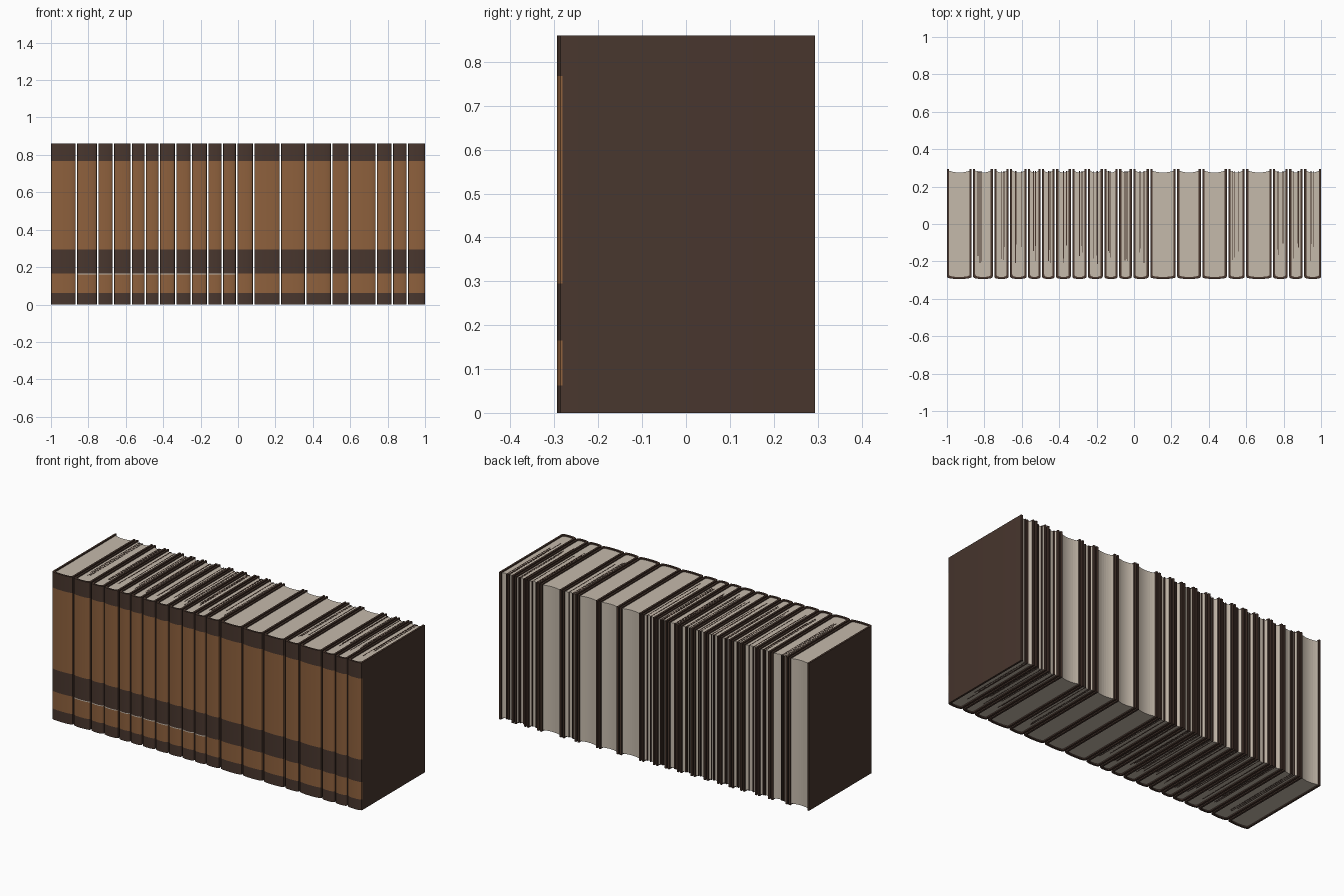
import bpy, bmesh, math, random

random.seed(4)
old = bpy.data.objects.get("Cube")
if old:
    bpy.data.objects.remove(old, do_unlink=True)


def material(name, rgb):
    m = bpy.data.materials.new(name)
    m.use_nodes = True
    col = (*rgb, 1)
    m.diffuse_color = col
    bsdf = m.node_tree.nodes["Principled BSDF"]
    bsdf.inputs["Base Color"].default_value = col
    bsdf.inputs["Roughness"].default_value = 0.8
    return m


DARK = material("dark brown leather", (0.065, 0.037, 0.027))
TAN = material("tan leather", (0.27, 0.118, 0.046))
PAPER = material("cream paper", (0.56, 0.49, 0.41))

HEIGHT, BACK, SHOULDER, BULGE = 0.86, 0.294, -0.281, 0.013
BOARD, RECESS, GAP, STEPS = 0.011, 0.007, 0.008, 14
# Joints between neighbouring books along the row
JOINTS = [-1.004, -0.864, -0.751, -0.666, -0.57, -0.495, -0.42, -0.334, -0.249, -0.163,
          -0.083, -0.008, 0.083, 0.227, 0.361, 0.5, 0.596, 0.74, 0.826, 0.906, 1.004]


def finish(name, bm, mats):
    bmesh.ops.recalc_face_normals(bm, faces=bm.faces)
    mesh = bpy.data.meshes.new(name)
    bm.to_mesh(mesh)
    bm.free()
    for m in mats:
        mesh.materials.append(m)
    ob = bpy.data.objects.new(name, mesh)
    bpy.context.collection.objects.link(ob)
    return ob


def spine_curve(cx, half, inset):
    """Rounded spine from right to left, seen from above."""
    pts = []
    for i in range(STEPS + 1):
        t = math.pi * i / STEPS
        y = SHOULDER + inset - BULGE * max(0, math.sin(t)) ** 0.7
        pts.append((cx + (half - inset) * math.cos(t), y))
    return pts


def make_cover(name, cx, half, levels, colours):
    """U-shaped boards and spine, with colour bands on the spine."""
    loops = []
    for inset in (0, BOARD):
        w = half - inset
        loops.append([(cx + w, BACK)] + spine_curve(cx, half, inset) + [(cx - w, BACK)])
    ring = loops[0] + loops[1][::-1]
    n, m = len(ring), len(loops[0])
    bm = bmesh.new()
    rows = [[bm.verts.new((x, y, z)) for x, y in ring] for z in levels]
    for k, colour in enumerate(colours):
        lo, hi = rows[k], rows[k + 1]
        for i in range(n):
            j = (i + 1) % n
            f = bm.faces.new((lo[i], lo[j], hi[j], hi[i]))
            f.material_index = colour if 1 <= i < m - 2 else 0
    for row in (rows[0], rows[-1]):
        for i in range(m - 1):
            bm.faces.new((row[i], row[i + 1], row[n - 2 - i], row[n - 1 - i]))
    return finish(name, bm, (DARK, TAN, PAPER))


def make_pages(name, cx, half):
    """Paper block with a hollow fore edge."""
    w = half - BOARD
    outline = spine_curve(cx, half, BOARD)
    for i in range(9):
        u = -1 + i / 4
        outline.append((cx + u * w, 0.275 + 0.01 * u * u))
    bm = bmesh.new()
    base = bm.faces.new([bm.verts.new((x, y, RECESS)) for x, y in outline])
    top = bmesh.ops.extrude_face_region(bm, geom=[base], use_keep_orig=True)["geom"]
    for v in top:
        if isinstance(v, bmesh.types.BMVert):
            v.co.z = HEIGHT - RECESS
    return finish(name, bm, (PAPER,))


def make_leaves(name, cx, half):
    """Thin dark leaves showing among the paper of slim books."""
    bm = bmesh.new()
    for i in range(3):
        x = cx + (half - 0.02) * random.uniform(-0.95, 0.95)
        front = random.uniform(-0.22, -0.1)
        back = 0.283
        cube = bmesh.ops.create_cube(bm, size=1)["verts"]
        for v in cube:
            v.co.x = x + v.co.x * 0.004
            v.co.y = (front + back) / 2 + v.co.y * (back - front)
            v.co.z = HEIGHT / 2 + v.co.z * (HEIGHT - 2 * RECESS + 0.002)
    return finish(name, bm, (DARK,))


covers = []
for b, (x0, x1) in enumerate(zip(JOINTS, JOINTS[1:]), 1):
    cx, half = (x0 + x1) / 2, (x1 - x0 - GAP) / 2
    levels, colours = [0, 0.062, 0.165, 0.295, 0.768, HEIGHT], [0, 1, 0, 1, 0]
    if 1 < b < 12:  # fine pale rule above the lower band
        levels.insert(2, 0.16)
        colours.insert(2, 2)
    covers.append(make_cover(f"book_{b}_cover", cx, half, levels, colours))
    make_pages(f"book_{b}_pages", cx, half)
    if half < 0.06:
        make_leaves(f"book_{b}_dark_leaves", cx, half)

# Smooth the rounded spines, keep board edges crisp
bpy.ops.object.select_all(action="DESELECT")
for ob in covers:
    ob.select_set(True)
bpy.context.view_layer.objects.active = covers[0]
bpy.ops.object.shade_smooth_by_angle(angle=math.radians(35))
